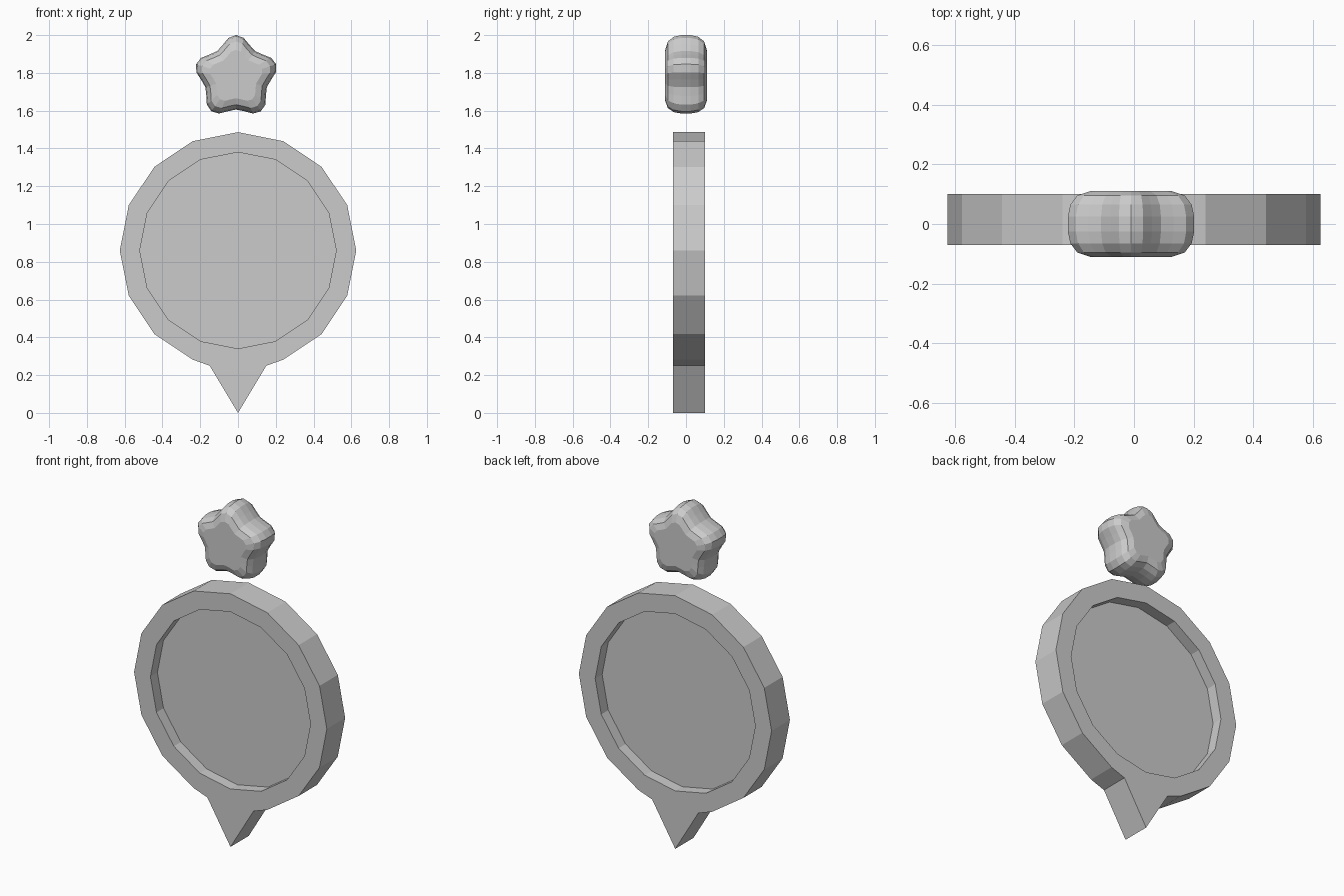
import bpy, bmesh
from math import sin, cos, radians

if "Cube" in bpy.data.objects:
    bpy.data.objects.remove(bpy.data.objects["Cube"])


def make_object(name, bm):
    bmesh.ops.recalc_face_normals(bm, faces=bm.faces)
    mesh = bpy.data.meshes.new(name)
    bm.to_mesh(mesh)
    bm.free()
    obj = bpy.data.objects.new(name, mesh)
    bpy.context.collection.objects.link(obj)
    return obj


def add_loop(bm, points, y):
    return [bm.verts.new((x, y, z)) for x, z in points]


def bridge(bm, a, b):
    n = len(a)
    for i in range(n):
        j = (i + 1) % n
        bm.faces.new((a[i], a[j], b[j], b[i]))


def circle(r, cz=0.86, n=16):
    return [(r * sin(radians(360 * i / n)), cz + r * cos(radians(360 * i / n)))
            for i in range(n)]


# Badge: 16-sided rim with pointed tail and a recessed panel on both faces
FRONT, BACK, DEPTH = -0.07, 0.10, 0.065
outer = circle(0.626)
outer[8:9] = [(0.15, 0.25), (0.0, 0.0), (-0.15, 0.25)]
inner = circle(0.52)
bm = bmesh.new()
rims = []
for y, floor_y in ((FRONT, FRONT + DEPTH), (BACK, BACK - DEPTH)):
    o, i, f = add_loop(bm, outer, y), add_loop(bm, inner, y), add_loop(bm, inner, floor_y)
    for k in range(7):
        bm.faces.new((o[k], o[k + 1], i[k + 1], i[k]))
        bm.faces.new((o[-k % 18], o[-k - 1], i[-k - 1], i[-k % 16]))
    # rim faces around the tail
    bm.faces.new((o[7], o[8], i[8], i[7]))
    bm.faces.new((o[8], o[9], i[8]))
    bm.faces.new((o[9], o[10], i[8]))
    bm.faces.new((o[10], o[11], i[9], i[8]))
    bridge(bm, i, f)
    bm.faces.new(f)
    rims.append(o)
bridge(bm, rims[0], rims[1])
make_object("pointer_badge", bm)

# Star: puffy five-armed outline lofted through shrinking layers
arm = [(-22, 0.186), (-11, 0.212), (0, 0.223), (11, 0.212), (22, 0.186), (36, 0.171)]
star = [(r * sin(radians(72 * k + a)), r * cos(radians(72 * k + a)))
        for k in range(5) for a, r in arm]
half = [(0.65, 0.11), (0.85, 0.096), (0.96, 0.065), (1.0, 0.025)]
layers = [(s, -y) for s, y in half] + [(s, y) for s, y in reversed(half)]
bm = bmesh.new()
loops = [add_loop(bm, [(-0.01 + s * x, 1.777 + s * z) for x, z in star], y)
         for s, y in layers]
for a, b in zip(loops, loops[1:]):
    bridge(bm, a, b)
bm.faces.new(loops[0])
bm.faces.new(loops[-1])
make_object("puffy_star", bm)
